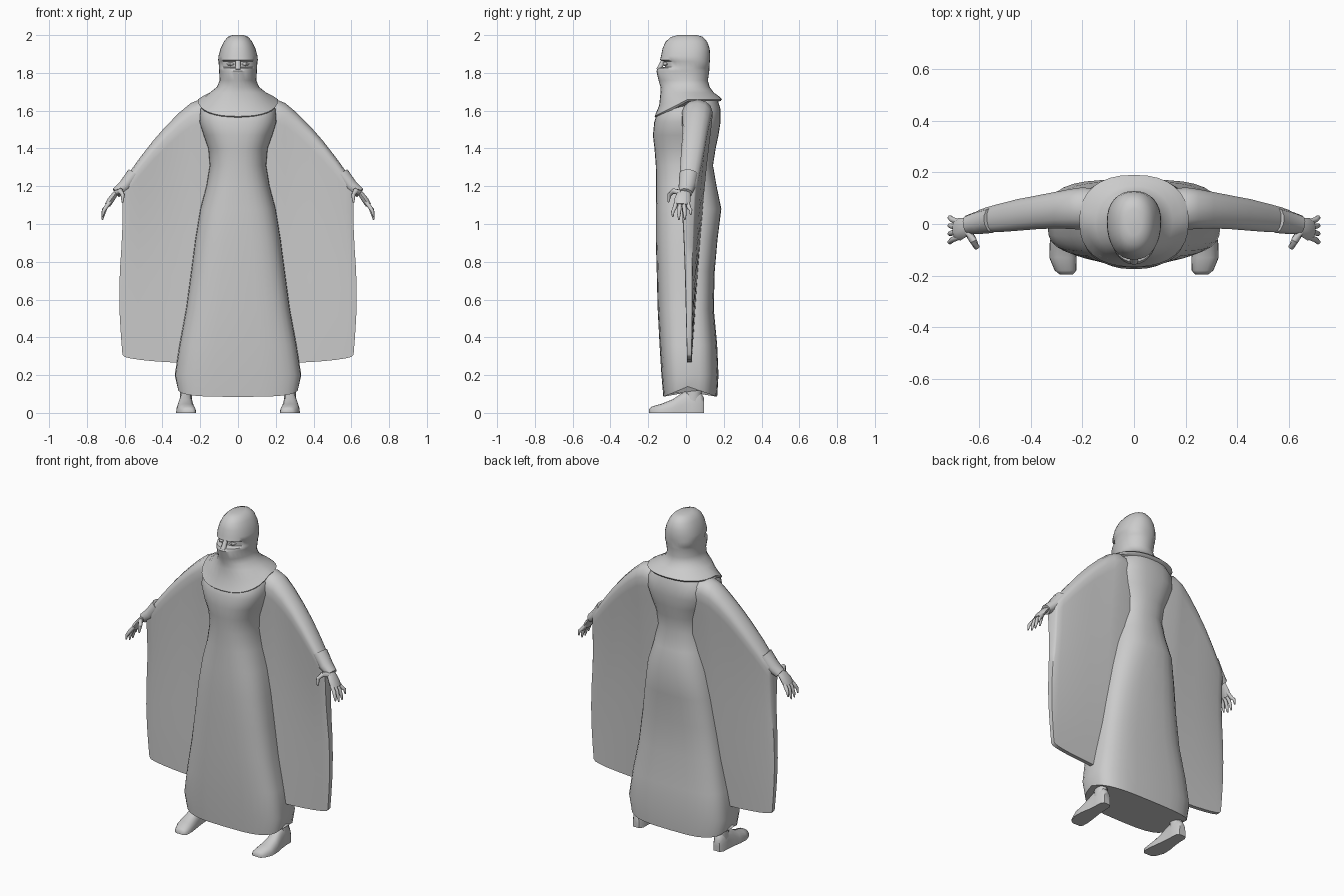
import bpy, bmesh, math
from mathutils import Vector

cube = bpy.data.objects.get("Cube")
if cube:
    bpy.data.objects.remove(cube)

grey = bpy.data.materials.new("plain_grey")
grey.use_nodes = True
COLOUR = (0.6, 0.6, 0.6, 1)
grey.diffuse_color = COLOUR
grey.node_tree.nodes["Principled BSDF"].inputs["Base Color"].default_value = COLOUR


def loft(name, rings, mirror=False, angle=45):
    """Skin a list of closed rings, cap both ends."""
    bm = bmesh.new()
    rows = [[bm.verts.new(p) for p in ring] for ring in rings]
    n = len(rows[0])
    for a, b in zip(rows, rows[1:]):
        for i in range(n):
            j = (i + 1) % n
            bm.faces.new((a[i], a[j], b[j], b[i]))
    bm.faces.new(rows[0])
    bm.faces.new(rows[-1])
    bmesh.ops.recalc_face_normals(bm, faces=bm.faces)
    mesh = bpy.data.meshes.new(name)
    bm.to_mesh(mesh)
    bm.free()
    mesh.materials.append(grey)
    obj = bpy.data.objects.new(name, mesh)
    bpy.context.collection.objects.link(obj)
    if mirror:
        obj.modifiers.new("mirror", "MIRROR").use_mirror_merge = False
    bpy.ops.object.select_all(action="DESELECT")
    obj.select_set(True)
    bpy.context.view_layer.objects.active = obj
    bpy.ops.object.shade_smooth_by_angle(angle=math.radians(angle))
    return obj


def power(v, e):
    return math.copysign(abs(v) ** e, v)


def body_ring(z, w, front, back, e=1.0, mid=0.01, dip=0.0, arch=0.0, n=32):
    """Horizontal ring with separate front and back depth."""
    ring = []
    for i in range(n):
        a = 2 * math.pi * i / n
        c, s = power(math.cos(a), e), power(math.sin(a), e)
        y = mid + s * (back - mid if s > 0 else mid - front)
        ring.append((w * c, y, z - dip * max(0, -s) + arch * (1 - abs(s))))
    return ring


def tube(name, points, radii, flat=1.0):
    """Tapered tube through points, widest along y."""
    pts = [Vector(p) for p in points]
    rings = []
    for k, p in enumerate(pts):
        t = (pts[min(k + 1, len(pts) - 1)] - pts[max(k - 1, 0)]).normalized()
        side = Vector((0, 1, 0))
        side = (side - t * side.dot(t)).normalized()
        up = t.cross(side)
        rings.append([p + radii[k] * (side * math.cos(a) + up * flat * math.sin(a))
                      for a in (math.pi * i / 5 for i in range(10))])
    return loft(name, rings, mirror=True)


# Gown: height, half width, front, back, squareness
gown = [(0.085, .32, -.12, .165, .6), (0.2, .335, -.13, .172, .6),
        (0.36, .31, -.14, .165, .6), (0.55, .275, -.15, .147, .62),
        (0.75, .248, -.155, .152, .65), (0.92, .226, -.16, .167, .68),
        (1.08, .2, -.16, .187, .75), (1.2, .168, -.158, .162, .8),
        (1.31, .15, -.16, .143, .85), (1.4, .158, -.167, .157, .85),
        (1.47, .183, -.175, .172, .8), (1.54, .205, -.168, .183, .75),
        (1.61, .2, -.145, .182, .75), (1.65, .17, -.08, .17, .8)]
loft("gown", [body_ring(z, w, f, b, e, arch=.055 if z < .1 else 0)
              for z, w, f, b, e in gown])

# Hood with eye opening, veil and shoulder mantle
hood = [(2.0, .03, -.045, .06, 1), (1.99, .055, -.08, .09, .9),
        (1.965, .075, -.108, .112, .9), (1.93, .092, -.124, .125, .9),
        (1.89, .103, -.132, .128, .9), (1.868, .105, -.138, .127, .9),
        (1.86, .103, -.112, .126, .85), (1.832, .101, -.112, .124, .85),
        (1.825, .101, -.148, .124, .95), (1.81, .1, -.157, .123, .95),
        (1.76, .097, -.145, .116, 1), (1.725, .112, -.135, .125, 1),
        (1.695, .15, -.135, .148, .95), (1.675, .188, -.145, .175, .9)]
rings = [body_ring(z, w, f, b, e) for z, w, f, b, e in hood]
rings[-1] = body_ring(1.678, .185, -.142, .172, .9, dip=.05)
rings.append(body_ring(1.66, .212, -.166, .19, .85, dip=.09))
rings.append(body_ring(1.65, .205, -.155, .182, .85, dip=.09))
loft("hood_and_mantle", rings, angle=40)

# Eyes and nose bridge inside the opening
tube("eye", [(.022, -.108, 1.846), (.04, -.112, 1.848), (.058, -.1, 1.846)],
     [.004, .011, .004])
tube("nose_bridge", [(.002, -.118, 1.87), (.002, -.13, 1.845), (.002, -.145, 1.815)],
     [.011, .012, .014])

# Draped sleeve: x, top, bottom, arm centre y, arm radius
sleeve = [(.1, 1.64, .27, .06, .08), (.2, 1.66, .265, .062, .092),
          (.25, 1.64, .265, .06, .085), (.31, 1.59, .266, .055, .077),
          (.38, 1.52, .269, .046, .071), (.45, 1.44, .274, .036, .067),
          (.52, 1.35, .281, .024, .06), (.57, 1.28, .289, .016, .053),
          (.602, 1.235, .297, .012, .045), (.612, 1.21, .31, .01, .036)]


def sleeve_ring(x, top, bottom, yc, r):
    """Teardrop section: round over the arm, thin at the hem."""
    def spot(side, t):
        z = top - (top - bottom) * t
        drop = top - z
        round_top = math.sqrt(max(0, 1 - max(0, 1 - drop / r) ** 2))
        half = round_top * (r * (1 - t) + .012 * t) * (1 - .25 * math.sin(math.pi * t))
        bulge = .016 * math.sin(math.pi * (t - .3) / .7) if t > .3 else 0
        return (x + bulge * max(0, x - .3) / .3, yc + (.018 - yc) * t + side * half, z)
    steps = [0, .008, .025, .05, .09, .15, .25, .37, .5, .64, .78, .9, 1]
    return [spot(1, t) for t in steps] + [spot(-1, t) for t in steps[:0:-1]]


loft("sleeve", [sleeve_ring(*s) for s in sleeve], mirror=True, angle=60)

# Cuff, palm, fingers and thumb
tube("cuff", [(.55, .015, 1.265), (.6, .006, 1.2), (.645, -.002, 1.165)],
     [.05, .045, .036], .8)
tube("palm", [(.615, -.005, 1.19), (.65, -.012, 1.16), (.675, -.02, 1.125),
              (.69, -.022, 1.1)], [.028, .036, .044, .038], .42)
for i, (y, tip) in enumerate([(.016, 1.055), (-.009, 1.03), (-.034, 1.03), (-.06, 1.045)]):
    spread = (y + .02) * .25
    tube("finger_%d" % (i + 1),
         [(.675, y - spread, 1.12), (.702, y, 1.085), (.713, y + spread, tip + .02),
          (.718, y + spread, tip - .008)], [.011, .011, .009, .004])
tube("thumb", [(.645, -.025, 1.165), (.622, -.065, 1.175), (.61, -.088, 1.155),
               (.612, -.094, 1.115)], [.016, .015, .012, .005])

# Feet: y, centre x, half width, height
foot = [(-.195, .262, .026, .02), (-.18, .265, .042, .034), (-.13, .275, .053, .048),
        (-.07, .278, .048, .072), (-.02, .277, .04, .105), (.03, .276, .036, .125),
        (.075, .276, .035, .11), (.095, .276, .022, .08)]
loft("foot", [[(cx + w * power(math.cos(a), .8), y, h * max(0, math.sin(a)) ** .8)
               for a in (math.pi * i / 10 for i in range(11))]
              for y, cx, w, h in foot], mirror=True, angle=50)
tube("ankle", [(.276, .035, .06), (.277, .04, .12), (.278, .04, .2)], [.045, .044, .046], .75)
